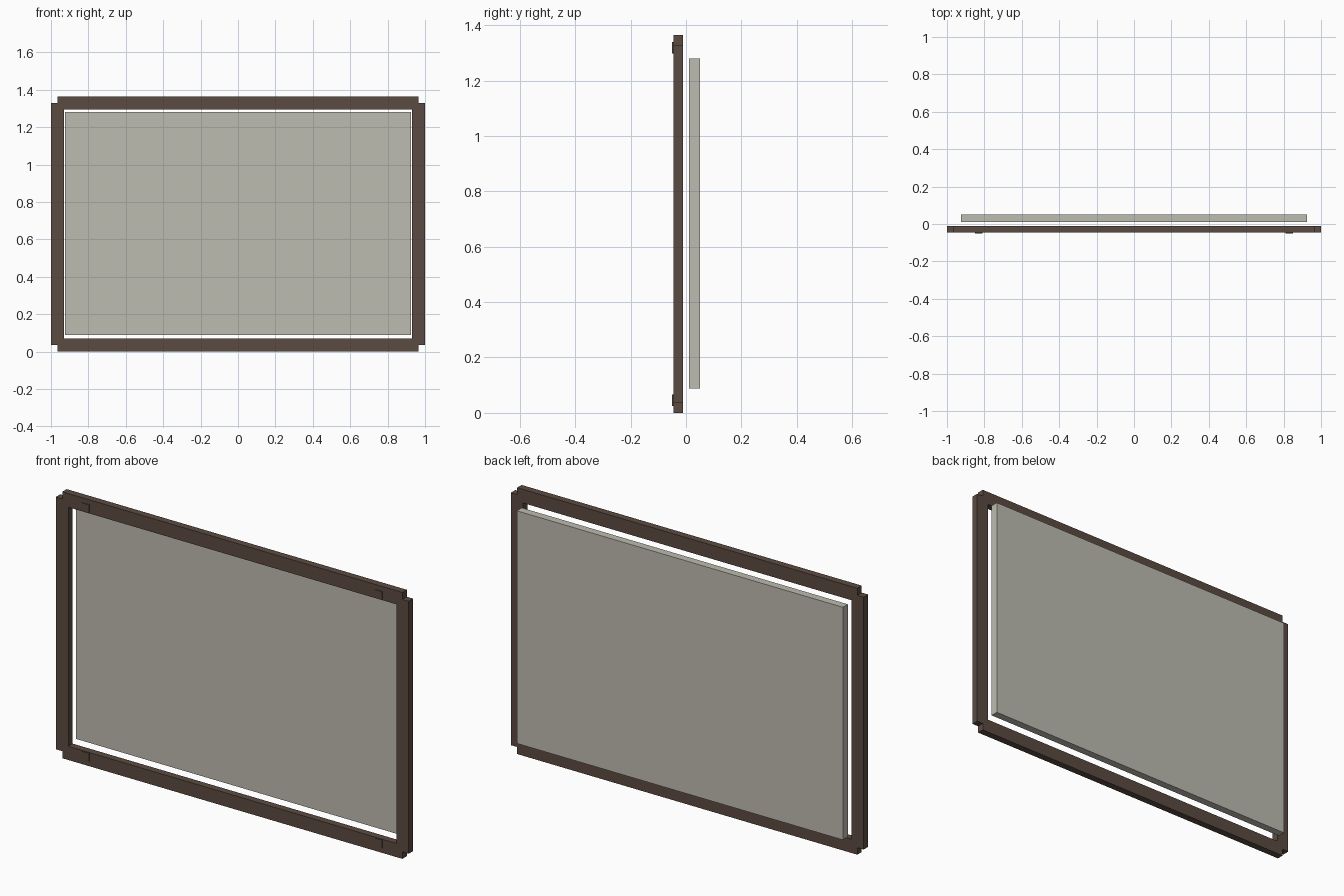
import bpy
import bmesh

cube = bpy.data.objects.get("Cube")
if cube:
    bpy.data.objects.remove(cube, do_unlink=True)


def material(name, rgb):
    mat = bpy.data.materials.new(name)
    mat.use_nodes = True
    mat.diffuse_color = (*rgb, 1)
    mat.node_tree.nodes["Principled BSDF"].inputs["Base Color"].default_value = (*rgb, 1)
    return mat


def box(name, xs, ys, zs, mat):
    """Box spanning the given (low, high) range on each axis."""
    bm = bmesh.new()
    bmesh.ops.create_cube(bm, size=1)
    for v in bm.verts:
        v.co = [r[1] if c > 0 else r[0] for c, r in zip(v.co, (xs, ys, zs))]
    mesh = bpy.data.meshes.new(name)
    bm.to_mesh(mesh)
    bm.free()
    mesh.materials.append(mat)
    obj = bpy.data.objects.new(name, mesh)
    bpy.context.collection.objects.link(obj)
    return obj


brown = material("dark brown wood", (0.104, 0.071, 0.053))
grey = material("warm grey panel", (0.515, 0.503, 0.434))

HEIGHT = 1.365
BAR = 0.07
LAP = 0.036
FRONT, BACK = -0.046, -0.01

# Side posts, lapped past the rails at every corner
for side, sign in (("left", 1), ("right", -1)):
    xs = sorted((sign, sign * (1 - BAR)))
    box(side + "_post", xs, (FRONT, BACK), (LAP, HEIGHT - LAP), brown)

# Top and bottom rails with small raised pads near their ends
for level, low in (("bottom", 0), ("top", HEIGHT - BAR)):
    box(level + "_rail", (LAP - 1, 1 - LAP), (FRONT, BACK), (low, low + BAR), brown)
    pad_low = 0.025 if level == "bottom" else HEIGHT - BAR + 0.003
    for side, sign in (("left", 1), ("right", -1)):
        xs = sorted((sign * 0.81, sign * 0.85))
        box(f"{level}_{side}_pad", xs, (-0.05, FRONT + 0.002),
            (pad_low, pad_low + 0.042), brown)

# Panel standing free behind the frame
box("back_panel", (-0.924, 0.924), (0.01, 0.05), (0.088, 1.28), grey)
